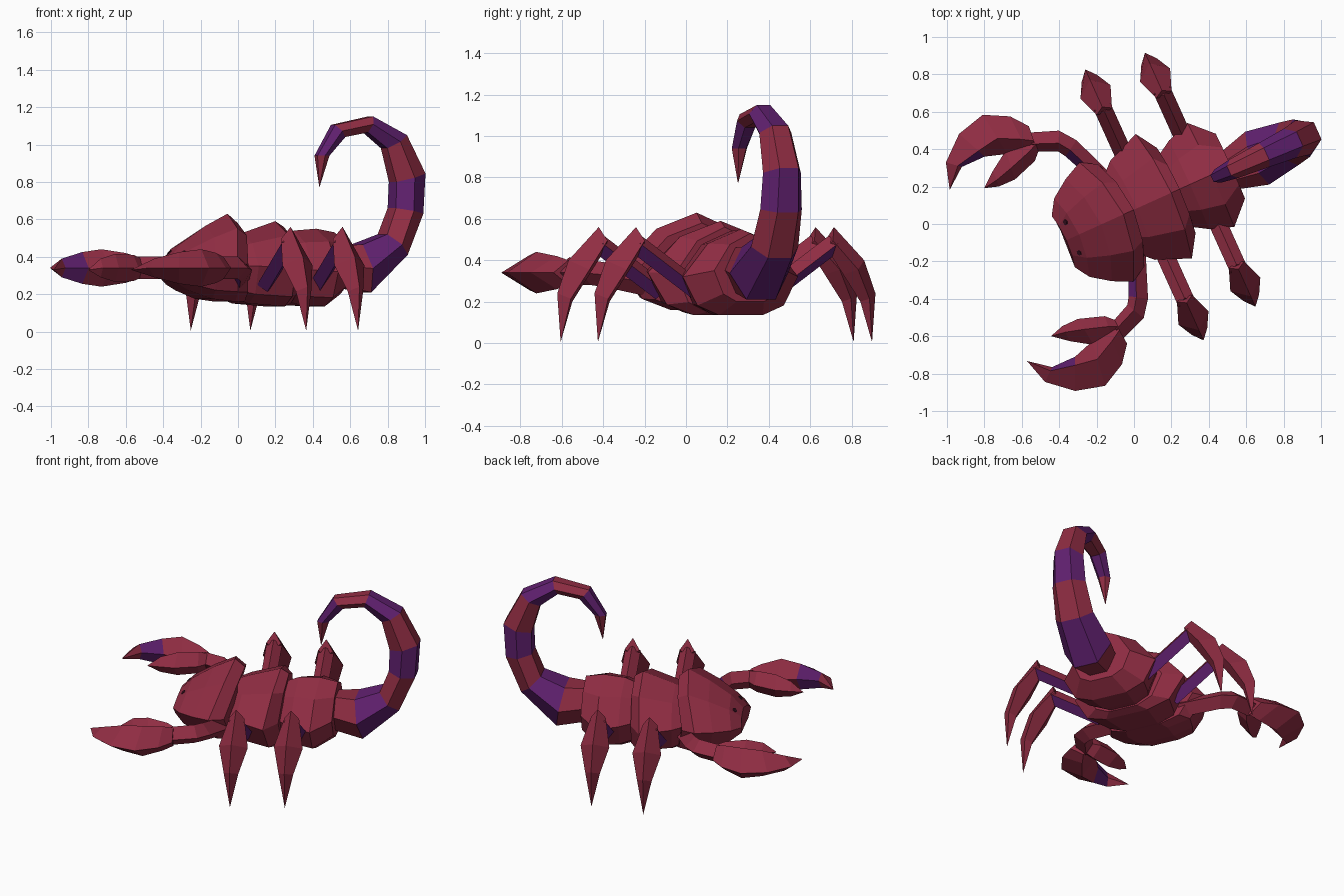
import bpy, bmesh, math
from mathutils import Vector, Matrix
from mathutils.bvhtree import BVHTree

cube = bpy.data.objects.get("Cube")
if cube:
    bpy.data.objects.remove(cube, do_unlink=True)

# Parts are built along their own axis (u back, w sideways), then turned
PLACE = Matrix.Rotation(math.radians(24.3), 4, 'Z') @ Matrix.Translation((0, 0.07, 0))


def material(name, rgb):
    m = bpy.data.materials.new(name)
    m.use_nodes = True
    m.diffuse_color = (*rgb, 1)
    m.node_tree.nodes["Principled BSDF"].inputs["Base Color"].default_value = (*rgb, 1)
    return m


RED = material("crimson shell", (0.28, 0.026, 0.056))
PURPLE = material("purple bands", (0.118, 0.0145, 0.16))
DARK = material("dark eyes", (0.04, 0.006, 0.016))


def loft(name, rings, purple=lambda seg, side: False, side=1):
    """Skin a row of rings; a ring of one point is a tip. side=-1 mirrors."""
    bm = bmesh.new()
    rows = [[bm.verts.new((p[0], p[1] * side, p[2])) for p in r] for r in rings]
    for i, (a, b) in enumerate(zip(rows, rows[1:])):
        n = len(a)
        for j in range(n):
            k = (j + 1) % n
            quad = [a[j], a[k], b[k], b[j]] if len(b) > 1 else [a[j], a[k], b[0]]
            bm.faces.new(quad).material_index = int(purple(i, j))
    for row in (rows[0], rows[-1]):
        if len(row) > 2:
            bm.faces.new(row)
    bmesh.ops.recalc_face_normals(bm, faces=bm.faces)
    bm.transform(PLACE)
    mesh = bpy.data.meshes.new(name)
    bm.to_mesh(mesh)
    bm.free()
    for m in (RED, PURPLE):
        mesh.materials.append(m)
    ob = bpy.data.objects.new(name, mesh)
    bpy.context.collection.objects.link(ob)
    return ob


# Body plates: u, half width, top, widest height, bottom
def shell_ring(u, hw, top, mid, low, bow):
    half = [(0.57 * hw, top - 0.3 * (top - mid)), (hw, mid),
            (0.75 * hw, low + 0.25 * (mid - low)), (0.38 * hw, low)]
    pts = [(0, top)] + half + [(-w, z) for w, z in reversed(half)]
    return [(u - bow * (w / 0.35) ** 2, w, z) for w, z in pts]


def shell(name, stations, bow):
    return loft(name, [shell_ring(*s, bow) for s in stations])


head = shell("head_shell", [
    (-0.365, 0.15, 0.40, 0.34, 0.27), (-0.29, 0.23, 0.48, 0.35, 0.22),
    (-0.16, 0.30, 0.565, 0.36, 0.175), (-0.03, 0.35, 0.63, 0.37, 0.16),
    (0.03, 0.30, 0.58, 0.36, 0.16)], 0.1)
shell("middle_shell", [
    (-0.01, 0.24, 0.50, 0.35, 0.17), (0.05, 0.29, 0.525, 0.35, 0.15),
    (0.25, 0.365, 0.59, 0.34, 0.135), (0.30, 0.25, 0.56, 0.34, 0.15)], 0.04)
shell("rear_shell", [
    (0.26, 0.20, 0.50, 0.34, 0.17), (0.36, 0.26, 0.54, 0.33, 0.14),
    (0.49, 0.305, 0.55, 0.32, 0.135), (0.60, 0.19, 0.53, 0.35, 0.20)], 0.01)

# Eyes: small plates laid on the head
tree = BVHTree.FromPolygons([v.co for v in head.data.vertices],
                            [p.vertices[:] for p in head.data.polygons])
for label, w in (("left", -0.09), ("right", 0.09)):
    hit, normal, _, _ = tree.ray_cast(PLACE @ Vector((-0.33, w, 2)), Vector((0, 0, -1)))
    bm = bmesh.new()
    bmesh.ops.create_cone(bm, cap_ends=True, segments=6, radius1=0.016, radius2=0.015, depth=0.006)
    bm.transform(Matrix.Translation(hit + normal * 0.001)
                 @ normal.to_track_quat('Z', 'Y').to_matrix().to_4x4())
    mesh = bpy.data.meshes.new(label + "_eye")
    bm.to_mesh(mesh)
    bm.free()
    mesh.materials.append(DARK)
    bpy.context.collection.objects.link(bpy.data.objects.new(label + "_eye", mesh))

# Tail: outer u, z, inner u, z, half width
TAIL = [(0.55, 0.25, 0.55, 0.46, 0.10), (0.77, 0.21, 0.72, 0.465, 0.155),
        (0.99, 0.41, 0.87, 0.52, 0.125), (1.085, 0.63, 0.925, 0.66, 0.11),
        (1.10, 0.845, 0.93, 0.80, 0.10), (0.995, 1.05, 0.88, 0.98, 0.085),
        (0.80, 1.15, 0.77, 1.065, 0.07), (0.58, 1.105, 0.64, 1.04, 0.055),
        (0.48, 0.94, 0.55, 0.94, 0.04)]
TAIL_W = -0.02


def tail_ring(ou, oz, iu, iz, hw):
    mu, mz = (ou + iu) / 2, (oz + iz) / 2
    ring = [(ou, 0.5 * hw, oz), (mu, hw, mz), (iu, 0.5 * hw, iz),
            (iu, -0.5 * hw, iz), (mu, -hw, mz), (ou, -0.5 * hw, oz)]
    return [(u, w + TAIL_W, z) for u, w, z in ring]


loft("tail", [tail_ring(*t) for t in TAIL] + [[(0.50, TAIL_W, 0.77)]],
     lambda seg, side: seg % 2 == 1)


# Pincer arms and fingers: outer u, w, inner u, w, half thickness, height
def diamond_ring(ou, ow, iu, iw, h, z=0.34, lean=0.6):
    mu, mw = ou + (iu - ou) * lean, ow + (iw - ow) * lean
    return [(ou, ow, z), (mu, mw, z + h), (iu, iw, z), (mu, mw, z - h)]


ARM = [(0.0, 0.22, -0.10, 0.22, 0.06, 0.28), (-0.096, 0.465, -0.185, 0.41, 0.06, 0.33),
       (-0.16, 0.55, -0.21, 0.45, 0.06), (-0.32, 0.61, -0.32, 0.50, 0.06)]
BIG = [(-0.297, 0.638, -0.31, 0.50, 0.06), (-0.367, 0.727, -0.36, 0.50, 0.08),
       (-0.497, 0.795, -0.463, 0.55, 0.10), (-0.654, 0.754, -0.579, 0.587, 0.085, 0.34, 0.75),
       (-0.781, 0.644, -0.714, 0.587, 0.05, 0.34, 0.75)]
SMALL = [(-0.30, 0.59, -0.30, 0.50, 0.055), (-0.36, 0.60, -0.345, 0.455, 0.07),
         (-0.463, 0.57, -0.482, 0.409, 0.075), (-0.57, 0.50, -0.575, 0.41, 0.05)]

# Lower legs: outer w, z, inner w, z, half width
LEG = [(0.57, 0.56, 0.53, 0.46, 0.045), (0.73, 0.40, 0.62, 0.33, 0.088),
       (0.79, 0.24, 0.71, 0.20, 0.045)]


def leg_ring(u, ow, oz, iw, iz, hw):
    mw, mz = ow * 0.35 + iw * 0.65, oz * 0.35 + iz * 0.65
    return [(u, ow, oz), (u + hw, mw, mz), (u, iw, iz), (u - hw, mw, mz)]


def bar_ring(u, w, z):
    return [(u, w - 0.028, z + 0.038), (u + 0.048, w, z),
            (u, w + 0.028, z - 0.038), (u - 0.048, w, z)]


for label, s in (("left", -1), ("right", 1)):
    # Purple on the front of the arm root
    loft(label + "_arm", [diamond_ring(*r) for r in ARM],
         lambda seg, side: seg == 0 and side in (1, 2), s)
    # Purple patch inside the pincer, just short of the tip
    loft(label + "_large_finger", [diamond_ring(*r) for r in BIG] + [[(-0.823, 0.502, 0.33)]],
         lambda seg, side: seg == 3 and side in (1, 2), s)
    loft(label + "_small_finger", [diamond_ring(*r) for r in SMALL] + [[(-0.651, 0.434, 0.33)]],
         side=s)
    for pair, along, shift in (("front", 0.093, 0), ("rear", 0.42, -0.05)):
        u = along + 0.01 * s
        # Purple underside
        loft(f"{label}_{pair}_upper_leg",
             [bar_ring(u, 0.24 + shift, 0.25), bar_ring(u, 0.57 + shift, 0.48)],
             lambda seg, side: side in (1, 2), s)
        loft(f"{label}_{pair}_lower_leg",
             [leg_ring(u, ow + shift, oz, iw + shift, iz, hw) for ow, oz, iw, iz, hw in LEG]
             + [[(u, 0.772 + shift, 0.005)]], side=s)
